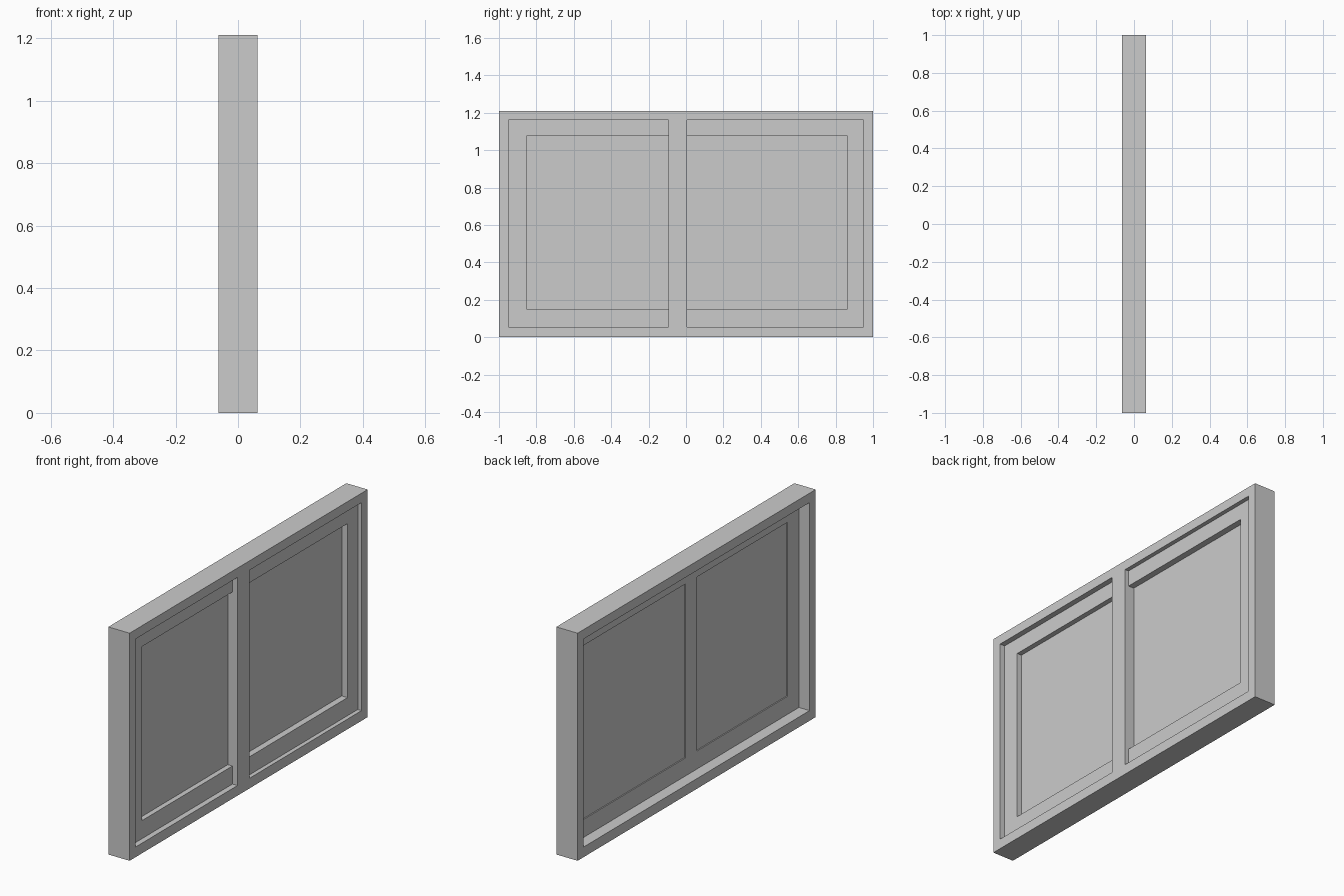
import bpy, bmesh

if "Cube" in bpy.data.objects:
    bpy.data.objects.remove(bpy.data.objects["Cube"])

# Outer limits of the window and of the frame opening
X = 0.0625
Y0, Y1, Z0, Z1 = -0.949, 0.949, 0.054, 1.16
GLASS_X = 0.006


def make(name, bm):
    bmesh.ops.recalc_face_normals(bm, faces=bm.faces)
    me = bpy.data.meshes.new(name)
    bm.to_mesh(me)
    bm.free()
    ob = bpy.data.objects.new(name, me)
    bpy.context.collection.objects.link(ob)
    return ob


def ring(name, x0, x1, outer, inner):
    """Rectangular ring in the YZ plane with thickness along x."""
    bm = bmesh.new()
    loops = []
    for x, (ya, yb, za, zb) in ((x0, outer), (x1, outer), (x1, inner), (x0, inner)):
        loops.append([bm.verts.new((x, y, z)) for y, z in
                      ((ya, za), (yb, za), (yb, zb), (ya, zb))])
    for a, b in zip(loops, loops[1:] + loops[:1]):
        for i in range(4):
            j = (i + 1) % 4
            bm.faces.new((a[i], a[j], b[j], b[i]))
    return make(name, bm)


def rail_u(name, x0, x1, pts):
    """Extrude a YZ outline along x."""
    bm = bmesh.new()
    face = bm.faces.new([bm.verts.new((x0, y, z)) for y, z in pts])
    new = bmesh.ops.extrude_face_region(bm, geom=[face], use_keep_orig=True)
    verts = [v for v in new["geom"] if isinstance(v, bmesh.types.BMVert)]
    bmesh.ops.translate(bm, vec=(x1 - x0, 0, 0), verts=verts)
    return make(name, bm)


# Outer frame
ring("outer_frame", -X, X, (-1, 1, 0, 1.21), (Y0, Y1, Z0, Z1))

# Centre mullion, flush with the front of the frame
M0, M1 = -0.094, 0.006
rail_u("centre_mullion", 0, X, [(M0, Z0), (M1, Z0), (M1, Z1), (M0, Z1)])

# C-shaped sash and glass pane on each side of the mullion
ZA, ZB = 0.15, 1.075
for side, edge, inner, mid, front in (("left", Y0, -0.853, M0, 0.033),
                                      ("right", Y1, 0.863, M1, 0.04)):
    rail_u(side + "_sash", 0, front,
           [(mid, Z0), (edge, Z0), (edge, Z1), (mid, Z1),
            (mid, ZB), (inner, ZB), (inner, ZA), (mid, ZA)])
    bm = bmesh.new()
    bm.faces.new([bm.verts.new((GLASS_X, y, z)) for y, z in
                  ((min(inner, mid), ZA), (max(inner, mid), ZA),
                   (max(inner, mid), ZB), (min(inner, mid), ZB))])
    make(side + "_glass", bm)
